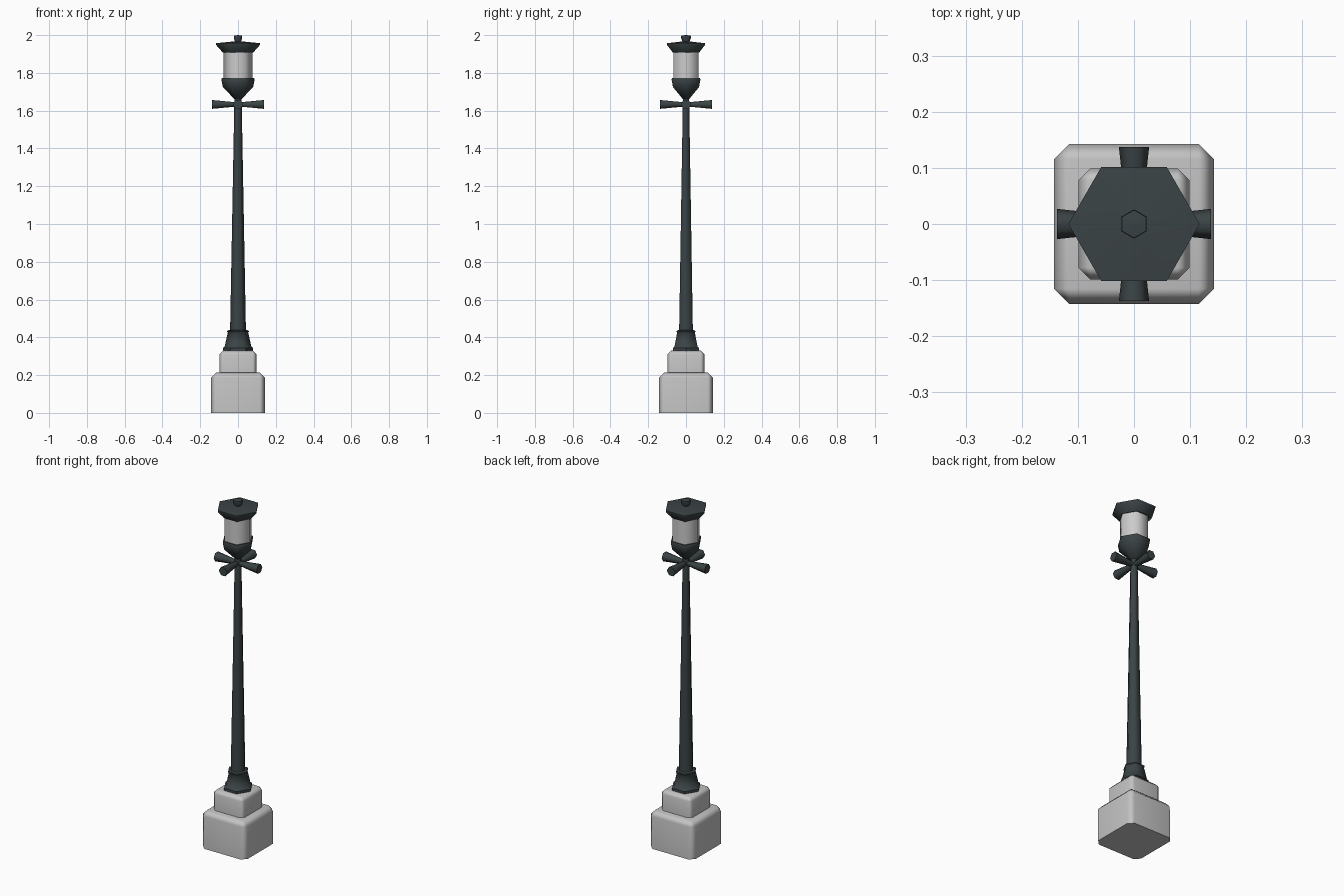
import bpy, bmesh, math
from mathutils import Matrix

if "Cube" in bpy.data.objects:
    bpy.data.objects.remove(bpy.data.objects["Cube"])


def material(name, colour):
    m = bpy.data.materials.new(name)
    m.diffuse_color = (*colour, 1)
    m.use_nodes = True
    m.node_tree.nodes["Principled BSDF"].inputs["Base Color"].default_value = m.diffuse_color
    return m


IRON = material("dark iron", (0.043, 0.056, 0.059))
STONE = material("pale stone", (0.55, 0.55, 0.55))
GLASS = material("lamp glass", (0.60, 0.60, 0.60))


def finish(bm, name, mat, angle=65):
    bmesh.ops.recalc_face_normals(bm, faces=bm.faces)
    mesh = bpy.data.meshes.new(name)
    bm.to_mesh(mesh)
    bm.free()
    mesh.materials.append(mat)
    for p in mesh.polygons:
        p.use_smooth = True
    mesh.set_sharp_from_angle(angle=math.radians(angle))
    ob = bpy.data.objects.new(name, mesh)
    bpy.context.collection.objects.link(ob)
    return ob


def block(name, half, z0, z1, chamfer):
    """Square block with every edge chamfered except those underneath."""
    bm = bmesh.new()
    size = Matrix.Diagonal((2 * half, 2 * half, z1 - z0, 1))
    bmesh.ops.create_cube(bm, size=1, matrix=Matrix.Translation((0, 0, (z0 + z1) / 2)) @ size)
    edges = [e for e in bm.edges if max(v.co.z for v in e.verts) > z0 + 0.01]
    bmesh.ops.bevel(bm, geom=edges, offset=chamfer, segments=1, affect='EDGES')
    ob = finish(bm, name, STONE)
    mod = ob.modifiers.new("soft edges", 'WEIGHTED_NORMAL')
    mod.keep_sharp = True


def lathe(name, profile, mat, turn=0.0, matrix=Matrix(), angle=65):
    """Six-sided turned part from (radius, height) pairs."""
    bm = bmesh.new()
    rings = []
    for r, z in profile:
        rings.append([bm.verts.new((r * math.cos(turn + i * math.pi / 3),
                                    r * math.sin(turn + i * math.pi / 3), z)) for i in range(6)])
    for a, b in zip(rings, rings[1:]):
        for i in range(6):
            j = (i + 1) % 6
            bm.faces.new((a[i], a[j], b[j], b[i]))
    bm.faces.new(rings[0][::-1])
    bm.faces.new(rings[-1])
    bm.transform(matrix)
    return finish(bm, name, mat, angle)


# stone plinth
block("plinth_lower", 0.143, 0.0, 0.215, 0.028)
block("plinth_upper", 0.099, 0.21, 0.33, 0.021)

# iron foot and tapering pole
lathe("pole_foot", [(0.08, 0.325), (0.08, 0.344), (0.071, 0.35), (0.054, 0.425),
                    (0.058, 0.43), (0.056, 0.436), (0.041, 0.44)], IRON, angle=50)
lathe("pole", [(0.042, 0.43), (0.019, 1.67)], IRON)

# four flared cross arms
for i, side in enumerate(("right", "back", "left", "front")):
    m = (Matrix.Translation((0, 0, 1.633)) @ Matrix.Rotation(i * math.pi / 2, 4, 'Z')
         @ Matrix.Rotation(math.pi / 2, 4, 'Y'))
    lathe("arm_" + side, [(0.012, 0.0), (0.024, 0.11), (0.027, 0.137)], IRON,
          turn=math.pi / 6, matrix=m)

# lantern cup, glass, cap and finial
lathe("lantern_cup", [(0.018, 1.66), (0.080, 1.725), (0.088, 1.765), (0.085, 1.772)], IRON)
lathe("lantern_glass", [(0.077, 1.765), (0.077, 1.915)], GLASS)
lathe("lantern_cap", [(0.082, 1.907), (0.086, 1.914), (0.117, 1.949),
                      (0.117, 1.957), (0.018, 1.967)], IRON, angle=50)
lathe("finial", [(0.016, 1.96), (0.026, 1.985), (0.025, 1.997), (0.002, 2.0)], IRON,
      turn=math.pi / 6)
